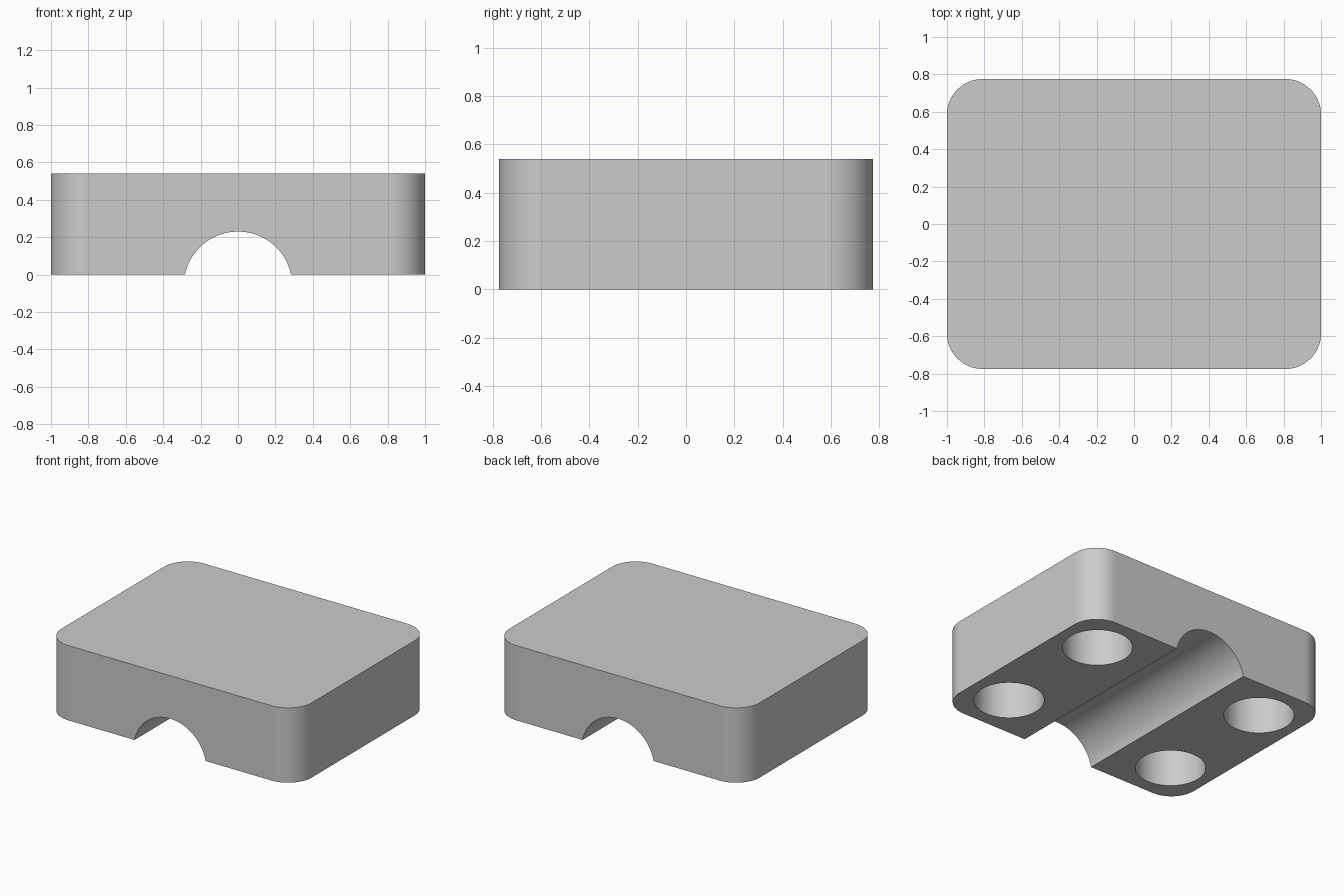
import bpy
import bmesh
from math import cos, sin, pi, radians
from mathutils import Matrix

WIDTH, DEPTH, HEIGHT = 2.0, 1.55, 0.54
CORNER = 0.19
CHANNEL_RADIUS, CHANNEL_Z = 0.29, -0.06
HOLE_RADIUS, HOLE_DEPTH = 0.23, 0.38
HOLE_X, HOLE_Y = 0.69, 0.45

cube = bpy.data.objects.get("Cube")
if cube:
    bpy.data.objects.remove(cube, do_unlink=True)

grey = bpy.data.materials.new("light_grey")
grey.use_nodes = True
colour = (0.6, 0.6, 0.6, 1)
grey.diffuse_color = colour
grey.node_tree.nodes["Principled BSDF"].inputs["Base Color"].default_value = colour


def add_object(name, bm):
    mesh = bpy.data.meshes.new(name)
    bmesh.ops.recalc_face_normals(bm, faces=bm.faces)
    bm.to_mesh(mesh)
    bm.free()
    mesh.materials.append(grey)
    obj = bpy.data.objects.new(name, mesh)
    bpy.context.collection.objects.link(obj)
    return obj


def rounded_block(name, steps=16):
    """Rounded rectangle outline, extruded upwards."""
    bm = bmesh.new()
    outline = []
    for quarter, (sx, sy) in enumerate([(1, 1), (-1, 1), (-1, -1), (1, -1)]):
        cx, cy = sx * (WIDTH / 2 - CORNER), sy * (DEPTH / 2 - CORNER)
        for i in range(steps + 1):
            a = (quarter + i / steps) * pi / 2
            outline.append(bm.verts.new((cx + CORNER * cos(a), cy + CORNER * sin(a), 0)))
    base = bm.faces.new(outline)
    top = bmesh.ops.extrude_face_region(bm, geom=[base], use_keep_orig=True)["geom"]
    verts = [v for v in top if isinstance(v, bmesh.types.BMVert)]
    bmesh.ops.translate(bm, verts=verts, vec=(0, 0, HEIGHT))
    return add_object(name, bm)


def cut_cylinder(target, name, radius, length, matrix):
    """Subtract a cylinder from the target and discard the cutter."""
    bm = bmesh.new()
    bmesh.ops.create_cone(bm, cap_ends=True, segments=96, radius1=radius,
                          radius2=radius, depth=length, matrix=matrix)
    cutter = add_object(name, bm)
    cutter.hide_render = True
    mod = target.modifiers.new(name, "BOOLEAN")
    mod.operation = "DIFFERENCE"
    mod.solver = "EXACT"
    mod.object = cutter
    bpy.ops.object.modifier_apply(modifier=mod.name)
    bpy.data.objects.remove(cutter, do_unlink=True)


# Main body
block = rounded_block("block")
bpy.context.view_layer.objects.active = block
block.select_set(True)

# Round channel along the underside, front to back
cut_cylinder(block, "channel_cutter", CHANNEL_RADIUS, DEPTH + 0.4,
             Matrix.Translation((0, 0, CHANNEL_Z)) @ Matrix.Rotation(pi / 2, 4, "X"))

# Four blind holes in the underside
for sx in (-1, 1):
    for sy in (-1, 1):
        cut_cylinder(block, "hole_cutter", HOLE_RADIUS, 2 * HOLE_DEPTH,
                     Matrix.Translation((sx * HOLE_X, sy * HOLE_Y, 0)))

# Smooth curves, crisp edges and flat sides
bpy.ops.object.shade_smooth_by_angle(angle=radians(30))
weighted = block.modifiers.new("flat_sides", "WEIGHTED_NORMAL")
weighted.keep_sharp = True
